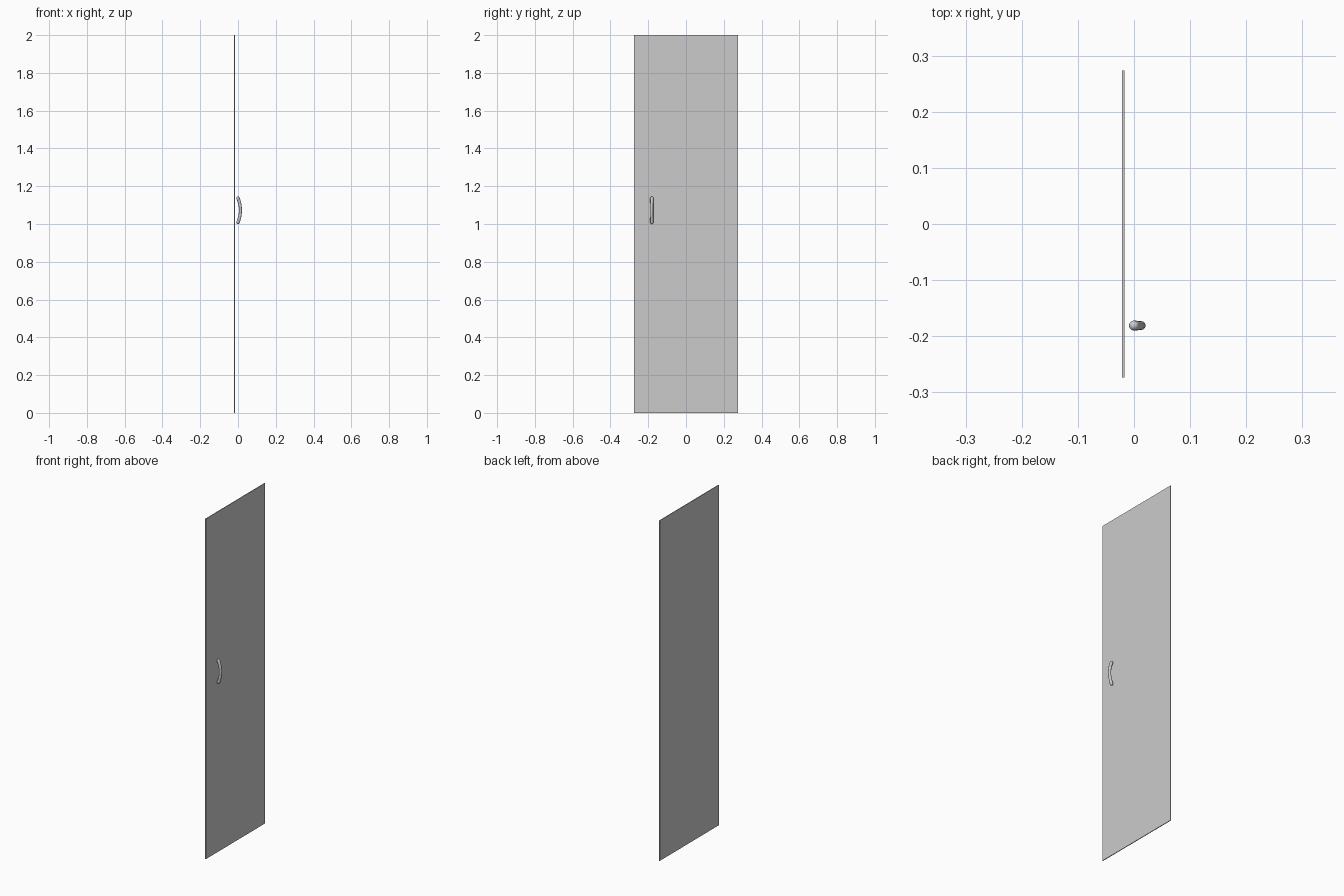
import bpy, math

if "Cube" in bpy.data.objects:
    bpy.data.objects.remove(bpy.data.objects["Cube"])

# Thin flat door panel
bpy.ops.mesh.primitive_cube_add(size=1, location=(-0.0192, 0, 1))
panel = bpy.context.object
panel.name = "door_panel"
panel.scale = (0.0042, 0.548, 2)
bpy.ops.object.transform_apply(location=False, rotation=False, scale=True)

# Bowed pull handle: a swept round bar, slimmer in the middle, with domed ends
Y, Z0, Z1, R = -0.181, 1.0, 1.1455, 0.009
MID, HALF, BOW = (Z0 + Z1) / 2, (Z1 - Z0) / 2, 0.013
dome = [-HALF + R * (1 - math.cos(a * math.pi / 10)) for a in range(6)]
body = [-(HALF - R) + 2 * (HALF - R) * i / 16 for i in range(1, 16)]
heights = dome + body + [-h for h in reversed(dome)]

curve = bpy.data.curves.new("handle", 'CURVE')
curve.dimensions = '3D'
curve.bevel_depth = 1
curve.bevel_resolution = 4
curve.use_fill_caps = True
spline = curve.splines.new('POLY')
spline.points.add(len(heights) - 1)
for point, h in zip(spline.points, heights):
    t = min(1, abs(h) / (HALF - R))
    bow = BOW * (1 - t * t)
    radius = 0.0078 + (R - 0.0078) * t * t
    into_dome = max(0, abs(h) - (HALF - R)) / R
    radius *= math.sqrt(max(0.0001, 1 - into_dome ** 2))
    point.co = (bow, Y, MID + h, 1)
    point.radius = radius

handle = bpy.data.objects.new("handle", curve)
bpy.context.collection.objects.link(handle)
bpy.ops.object.select_all(action='DESELECT')
handle.select_set(True)
bpy.context.view_layer.objects.active = handle
bpy.ops.object.convert(target='MESH')
bpy.ops.object.shade_smooth_by_angle(angle=math.radians(40))
